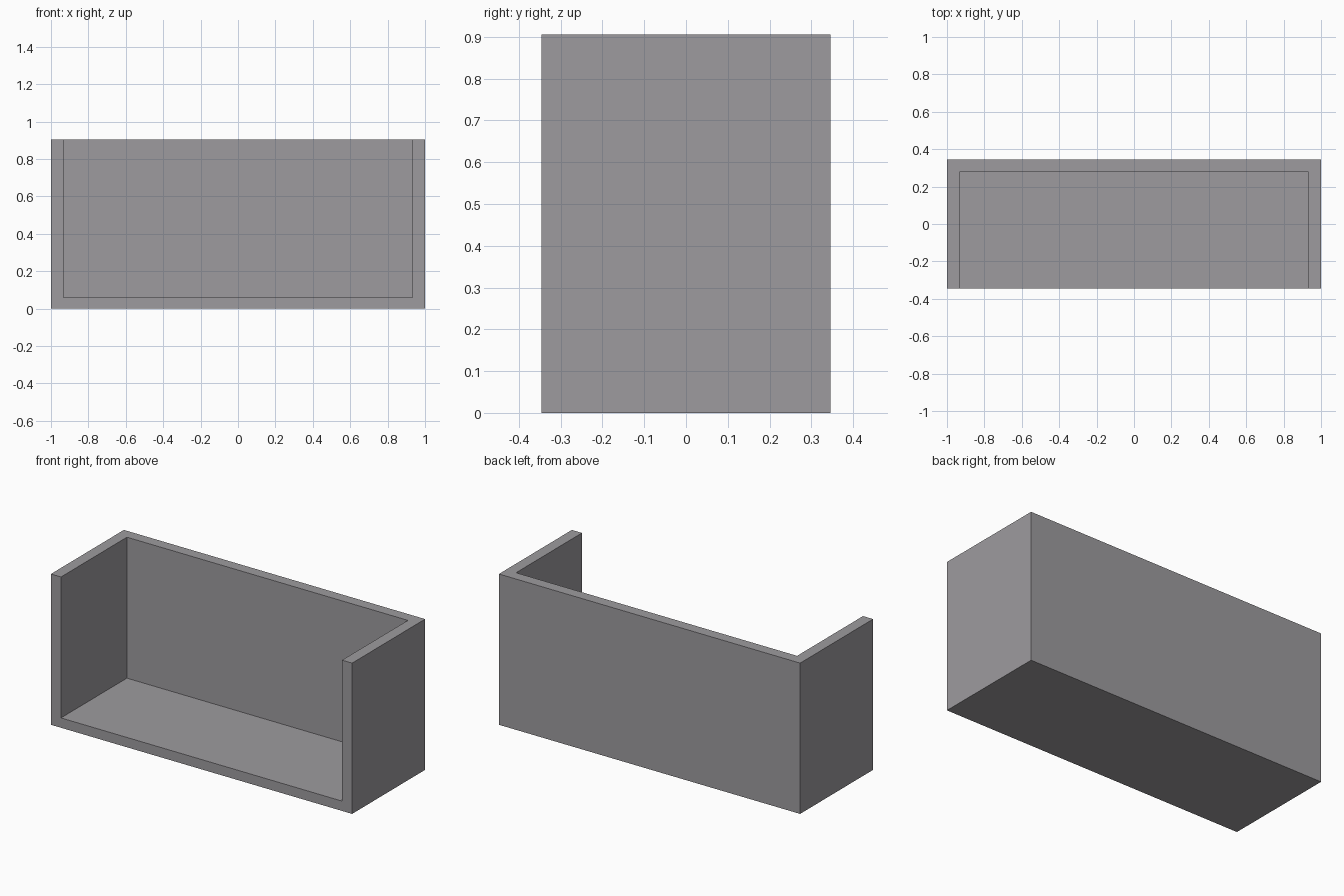
import bpy

if "Cube" in bpy.data.objects:
    bpy.data.objects.remove(bpy.data.objects["Cube"])

# Overall size and wall thicknesses
W, D, H = 2.0, 0.692, 0.905
WALL, FLOOR = 0.067, 0.059

grey = bpy.data.materials.new("warm grey")
grey.diffuse_color = (0.34, 0.33, 0.345, 1)
grey.use_nodes = True
grey.node_tree.nodes["Principled BSDF"].inputs["Base Color"].default_value = grey.diffuse_color


def box(name, lo, hi):
    size = [b - a for a, b in zip(lo, hi)]
    mid = [(a + b) / 2 for a, b in zip(lo, hi)]
    bpy.ops.mesh.primitive_cube_add(size=1, location=mid)
    ob = bpy.context.object
    ob.name = name
    ob.scale = size
    bpy.ops.object.transform_apply(location=True, rotation=False, scale=True)
    ob.data.materials.append(grey)
    return ob


# Solid outer block
shell = box("open_box_shell", (-W / 2, -D / 2, 0), (W / 2, D / 2, H))

# Hollow, open at the front and top
cutter = box("hollow_cutter", (-W / 2 + WALL, -D / 2 - 0.2, FLOOR),
             (W / 2 - WALL, D / 2 - WALL, H + 0.2))
cutter.hide_render = True

cut = shell.modifiers.new("hollow", "BOOLEAN")
cut.operation = "DIFFERENCE"
cut.solver = "EXACT"
cut.object = cutter
bpy.context.view_layer.objects.active = shell
bpy.ops.object.modifier_apply(modifier=cut.name)
bpy.data.objects.remove(cutter)
